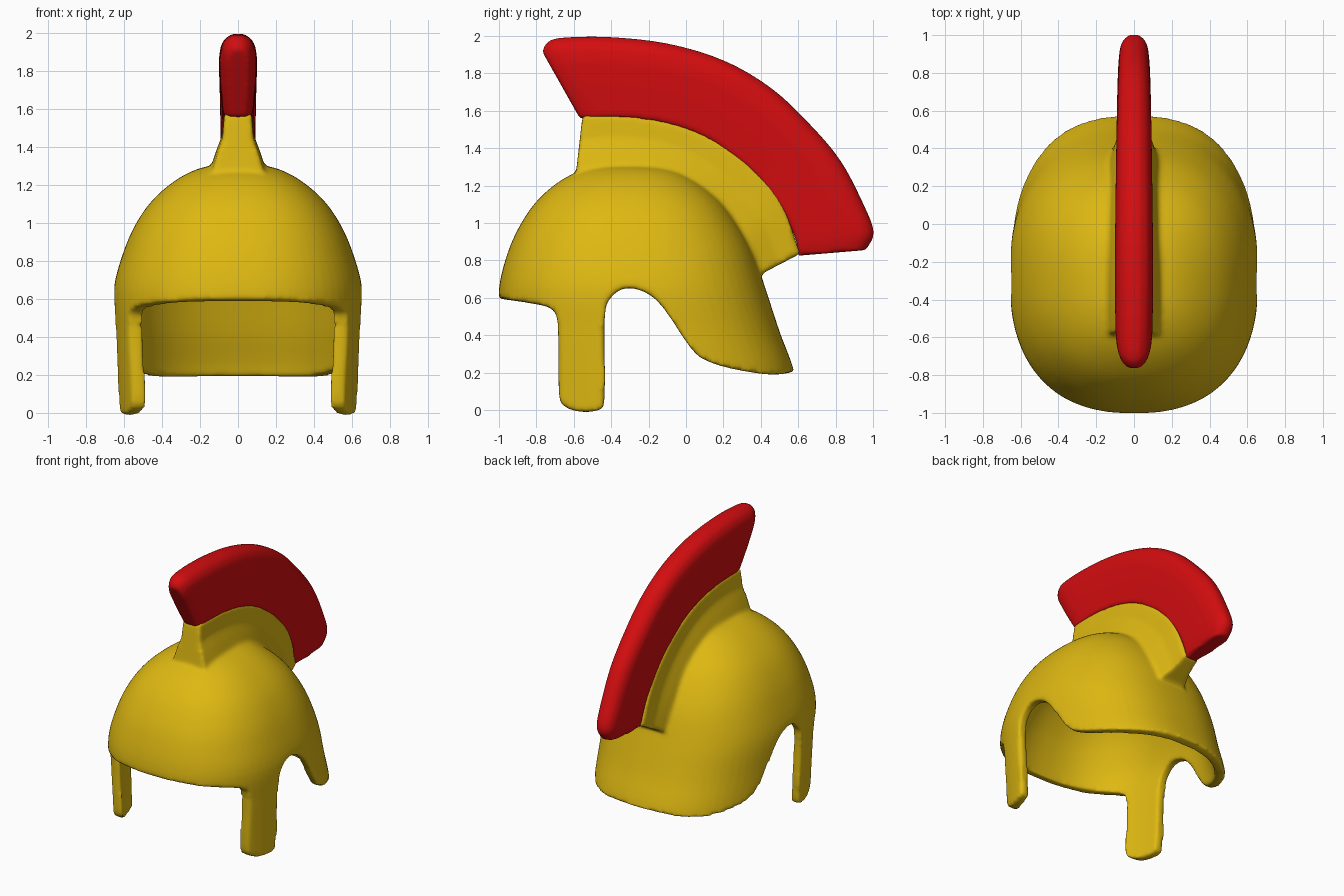
import bpy
import bmesh
from math import cos, sin, pi
from mathutils import Vector

cube = bpy.data.objects.get("Cube")
if cube:
    bpy.data.objects.remove(cube, do_unlink=True)


def material(name, rgb):
    mat = bpy.data.materials.new(name)
    mat.use_nodes = True
    mat.diffuse_color = (*rgb, 1)
    bsdf = next(n for n in mat.node_tree.nodes if n.type == 'BSDF_PRINCIPLED')
    bsdf.inputs["Base Color"].default_value = (*rgb, 1)
    bsdf.inputs["Roughness"].default_value = 0.6
    return mat


def spline(points, steps=4):
    """Smooth curve through the points (any dimension)."""
    pts = [Vector(p) for p in points]
    pts = [pts[0] * 2 - pts[1]] + pts + [pts[-1] * 2 - pts[-2]]
    out = []
    for a, b, c, d in zip(pts, pts[1:], pts[2:], pts[3:]):
        for i in range(steps):
            t = i / steps
            out.append((b * 2 + (c - a) * t + (a * 2 - b * 5 + c * 4 - d) * t**2
                        + (b * 3 - a - c * 3 + d) * t**3) / 2)
    return out + [pts[-2]]


def loft(name, loops):
    """Closed solid skinned over a list of equal loops."""
    bm = bmesh.new()
    rings = [[bm.verts.new(p) for p in loop] for loop in loops]
    n = len(rings[0])
    for lower, upper in zip(rings, rings[1:]):
        for i in range(n):
            j = (i + 1) % n
            bm.faces.new((lower[i], lower[j], upper[j], upper[i]))
    bm.faces.new(rings[0][::-1])
    bm.faces.new(rings[-1])
    bmesh.ops.recalc_face_normals(bm, faces=bm.faces[:])
    mesh = bpy.data.meshes.new(name)
    bm.to_mesh(mesh)
    bm.free()
    ob = bpy.data.objects.new(name, mesh)
    bpy.context.collection.objects.link(ob)
    return ob


def apply_modifier(ob, kind, **settings):
    mod = ob.modifiers.new(kind, kind)
    for key, value in settings.items():
        setattr(mod, key, value)
    bpy.context.view_layer.objects.active = ob
    bpy.ops.object.modifier_apply(modifier=mod.name)


def combine(ob, other, operation):
    apply_modifier(ob, 'BOOLEAN', operation=operation, object=other, solver='EXACT')
    bpy.data.objects.remove(other, do_unlink=True)


def soften(ob, mat, rounds):
    """Fuse and round the solid, then shade it smooth."""
    apply_modifier(ob, 'REMESH', mode='VOXEL', voxel_size=0.014)
    apply_modifier(ob, 'SMOOTH', factor=0.5, iterations=rounds)
    ob.data.materials.clear()
    ob.data.materials.append(mat)
    ob.data.polygons.foreach_set("use_smooth", [True] * len(ob.data.polygons))
    ob.data.update()


def fin(name, stations, widths):
    """Upright plate: stations hold lower and upper (y, z) and a width scale,
    widths hold (fraction of height, half width)."""
    loops = []
    for y0, z0, y1, z1, scale in spline(stations):
        side = [(w * scale, y0 + (y1 - y0) * f, z0 + (z1 - z0) * f) for f, w in widths]
        loops.append(side + [(-x, y, z) for x, y, z in side[::-1]])
    return loft(name, loops)


gold = material("golden yellow", (0.73, 0.48, 0.006))
red = material("crest red", (0.66, 0.004, 0.005))

# Bowl sections: height, half width, front y, back y
sections = spline([
    (-0.05, 0.64, -1, 0.62), (0.2, 0.65, -1, 0.58), (0.42, 0.655, -1, 0.5),
    (0.65, 0.655, -1, 0.425), (0.85, 0.602, -0.95, 0.355), (1, 0.535, -0.88, 0.275),
    (1.12, 0.45, -0.795, 0.185), (1.22, 0.335, -0.68, 0.065), (1.285, 0.21, -0.55, -0.06),
    (1.315, 0.06, -0.41, -0.24)])


def bowl_loop(section, inset, count=80):
    z, a, front, back = section
    z -= inset * min(1, max(0, (z - 0.6) / 0.6))
    a = max(0.02, a - inset)
    b = max(0.02, (back - front) / 2 - inset)
    mid = (front + back) / 2
    loop = []
    for i in range(count):
        c, s = cos(2 * pi * i / count), sin(2 * pi * i / count)
        r = (abs(c)**2.4 + abs(s)**2.4)**(-1 / 2.4)
        loop.append((a * r * c, mid + b * r * s, z))
    return loop


# Hollow bowl: outside from crown to rim, then inside back up
helmet = loft("helmet_shell", [bowl_loop(s, 0) for s in sections[::-1]]
              + [bowl_loop(s, 0.067) for s in sections])

# Side outline that leaves the brow, cheek guards and neck guard
rim = spline([
    (-1.2, 0.61), (-1, 0.595), (-0.8, 0.565), (-0.72, 0.54), (-0.685, 0.46), (-0.68, 0.1),
    (-0.65, 0.02), (-0.56, -0.01), (-0.47, 0), (-0.435, 0.06), (-0.435, 0.48),
    (-0.41, 0.59), (-0.33, 0.65), (-0.22, 0.63), (-0.12, 0.545), (0.03, 0.325),
    (0.13, 0.255), (0.3, 0.21), (0.5, 0.19), (0.7, 0.24)], 3)
outline = [(p.x, p.y) for p in rim] + [(0.7, 1.5), (-1.2, 1.5)]
cutter = loft("side_outline", [[(x, y, z) for y, z in outline] for x in (-0.9, 0.9)])
cutter.hide_render = True
combine(helmet, cutter, 'INTERSECT')

# Ridge that holds the crest, fused to the bowl
ridge = fin("ridge", [
    (-0.59, 1.25, -0.555, 1.56, 0.95), (-0.42, 1.275, -0.42, 1.57, 1),
    (-0.2, 1.265, -0.2, 1.55, 1), (-0.02, 1.2, 0, 1.5, 1), (0.1, 1.1, 0.2, 1.4, 1),
    (0.21, 0.97, 0.36, 1.27, 1), (0.28, 0.85, 0.5, 1.1, 1), (0.35, 0.7, 0.6, 0.83, 0.85)],
    [(0, 0.145), (0.2, 0.13), (0.4, 0.11), (0.62, 0.085), (1.04, 0.075)])
combine(helmet, ridge, 'UNION')
soften(helmet, gold, 8)

# Plume, rounded at the front tip and thinner towards the back
crest = fin("crest", [
    (-0.565, 1.555, -0.768, 1.915, 0.6), (-0.53, 1.56, -0.74, 1.96, 0.8),
    (-0.46, 1.565, -0.67, 1.985, 0.95), (-0.3, 1.56, -0.42, 1.99, 1),
    (-0.1, 1.53, -0.1, 1.955, 1), (0.1, 1.46, 0.2, 1.865, 0.97),
    (0.25, 1.36, 0.45, 1.72, 0.94), (0.36, 1.27, 0.65, 1.535, 0.91),
    (0.46, 1.15, 0.82, 1.335, 0.88), (0.54, 1.02, 0.94, 1.11, 0.84),
    (0.59, 0.9, 1, 0.95, 0.78), (0.6, 0.825, 0.96, 0.855, 0.6)],
    [(0, 0.08), (0.4, 0.096), (0.7, 0.101), (0.86, 0.092), (0.95, 0.07), (1.01, 0.03)])
soften(crest, red, 6)
